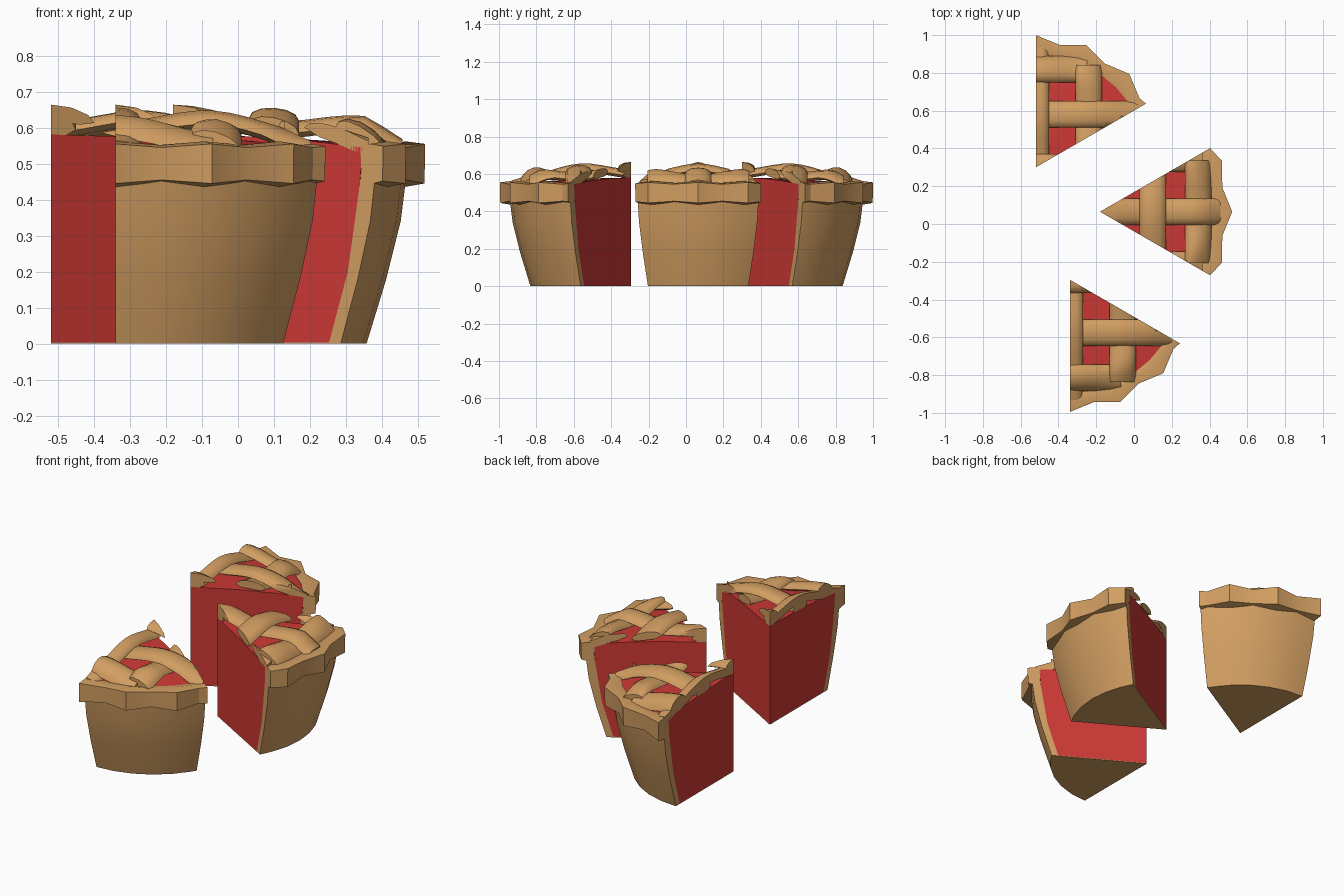
import bpy, bmesh, math
from mathutils import Vector

if "Cube" in bpy.data.objects:
    bpy.data.objects.remove(bpy.data.objects["Cube"])


def material(name, rgb):
    m = bpy.data.materials.new(name)
    m.diffuse_color = (*rgb, 1)
    m.use_nodes = True
    m.node_tree.nodes["Principled BSDF"].inputs["Base Color"].default_value = m.diffuse_color
    return m


CRUST = material("baked_crust", (0.64, 0.34, 0.12))
CHERRY = material("cherry_filling", (0.61, 0.04, 0.035))
STEP = 11.25                                   # 32 sides round the whole pie
STRIPS = [-0.52, -0.28, 0.0, 0.28, 0.52]


def finish(bm, name, mat, loc, angle=35):
    bmesh.ops.remove_doubles(bm, verts=bm.verts, dist=1e-5)
    bmesh.ops.recalc_face_normals(bm, faces=bm.faces)
    me = bpy.data.meshes.new(name)
    bm.to_mesh(me)
    bm.free()
    me.materials.append(mat)
    ob = bpy.data.objects.new(name, me)
    ob.location = loc
    bpy.context.collection.objects.link(ob)
    bpy.ops.object.select_all(action='DESELECT')
    ob.select_set(True)
    bpy.context.view_layer.objects.active = ob
    bpy.ops.object.shade_smooth_by_angle(angle=math.radians(angle))


def wedge(bm, profile, mid):
    """Revolve a closed (r, z) profile over 60 degrees; profile is a function of angle."""
    a0, a1 = mid - 30, mid + 30
    angles = [a0] + [k * STEP for k in range(-32, 33)
                     if a0 + 0.01 < k * STEP < a1 - 0.01] + [a1]
    rings = []
    for a in angles:
        c, s = math.cos(math.radians(a)), math.sin(math.radians(a))
        rings.append([bm.verts.new((r * c, r * s, z)) for r, z in profile(a)])
    n = len(rings[0])
    for p, q in zip(rings, rings[1:]):
        for i in range(n):
            bm.faces.new((p[i], p[(i + 1) % n], q[(i + 1) % n], q[i]))
    bm.faces.new(rings[0])
    bm.faces.new(rings[-1])


def shell(a):                                   # thin base and flared wall
    return [(0, 0), (0.537, 0), (0.592, 0.18), (0.632, 0.34), (0.652, 0.5),
            (0.605, 0.5), (0.598, 0.44), (0.56, 0.2), (0.5, 0.004), (0, 0.004)]


def filling(a):                                 # domed cherry filling
    return [(0, 0.004), (0.5, 0.004), (0.56, 0.2), (0.598, 0.44), (0.607, 0.545),
            (0.45, 0.562), (0.25, 0.575), (0, 0.581)]


def rim(a):                                     # crimped edge, 16 scallops
    t = abs((a / 22.5) % 1 - 0.5) * 2           # 1 on the crests, 0 in the dips
    d, h = 0.04 * t, 0.01 * (1 - t)
    return [(0.60, 0.55), (0.625 + d / 2, 0.562 - h), (0.66 + d, 0.555 - h),
            (0.658 + d, 0.445 + h), (0.62 + d / 2, 0.435 + h), (0.605, 0.45)]


def add_strip(bm, index, along_x):
    """One woven lattice strip across the whole pie."""
    v = STRIPS[index]
    half = math.sqrt(0.64 ** 2 - (abs(v) + 0.06) ** 2)
    sign = (1 if index % 2 == 0 else -1) * (1 if along_x else -1)
    section = [(-0.07, -0.008), (-0.06, 0.01), (-0.035, 0.021), (0, 0.025), (0.035, 0.021),
               (0.06, 0.01), (0.07, -0.008), (0.045, -0.022), (-0.045, -0.022)]
    rings = []
    steps = 24
    for k in range(steps + 1):
        u = half * (2 * k / steps - 1)
        wave = 0.019 * sign * math.cos(math.pi * u / 0.27)
        ring = []
        for w, h in section:
            x, y = (u, v + w) if along_x else (v + w, u)
            r = math.hypot(x, y)
            z = 0.62 - 0.11 * r * r - max(0, r - 0.54) * 0.35 + h
            z += wave * min(1, max(0, (0.66 - r) / 0.12))
            ring.append(bm.verts.new((x, y, z)))
        rings.append(ring)
    n = len(section)
    for p, q in zip(rings, rings[1:]):
        for i in range(n):
            bm.faces.new((p[i], p[(i + 1) % n], q[(i + 1) % n], q[i]))
    bm.faces.new(rings[0])
    bm.faces.new(rings[-1])


def trim(bm, mid):
    """Cut the lattice down to the slice and cap the cuts."""
    for a, side in ((mid - 30, 1), (mid + 30, -1)):
        t = math.radians(a)
        normal = Vector((math.sin(t), -math.cos(t), 0)) * side
        res = bmesh.ops.bisect_plane(bm, geom=bm.verts[:] + bm.edges[:] + bm.faces[:],
                                     dist=1e-5, plane_co=(0, 0, 0), plane_no=normal,
                                     clear_outer=True)
        edges = [e for e in res["geom_cut"]
                 if isinstance(e, bmesh.types.BMEdge) and e.is_valid and e.is_boundary]
        if edges:
            bmesh.ops.holes_fill(bm, edges=edges, sides=0)


# Three slices: name, apex position, middle direction
for name, apex, mid in (("right", (-0.18, 0.065, 0), 0),
                        ("back", (-0.52, 0.30, 0), 60),
                        ("front", (-0.34, -0.295, 0), -60)):
    for part, prof, mat, ang in (("crust", shell, CRUST, 40),
                                 ("filling", filling, CHERRY, 40),
                                 ("rim", rim, CRUST, 25)):
        bm = bmesh.new()
        wedge(bm, prof, mid)
        finish(bm, f"{name}_slice_{part}", mat, apex, ang)
    lattice = bmesh.new()
    for along_x in (True, False):
        for i in range(len(STRIPS)):
            add_strip(lattice, i, along_x)
    trim(lattice, mid)
    finish(lattice, f"{name}_slice_lattice", CRUST, apex, 45)
